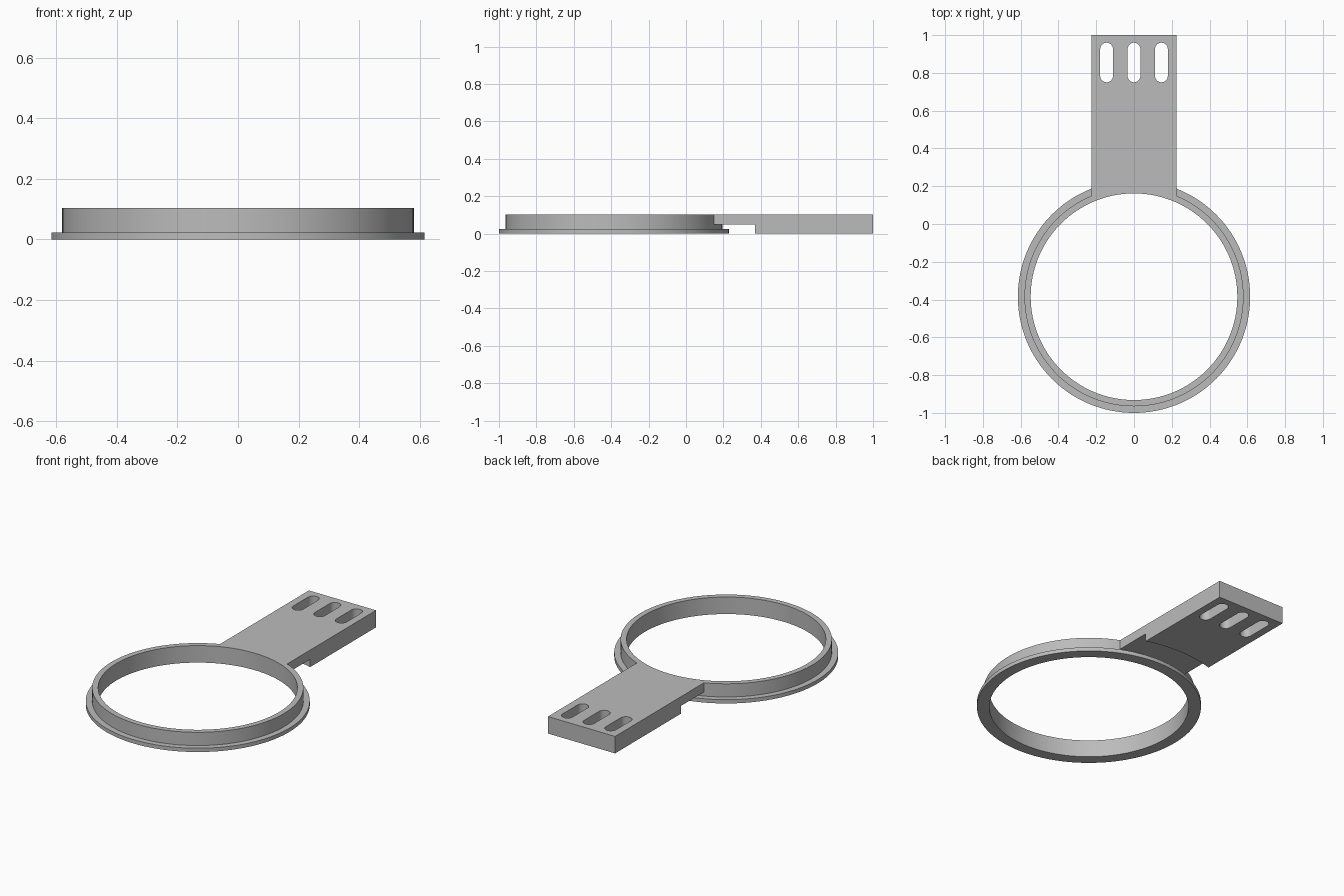
import bpy
import math

cube = bpy.data.objects.get("Cube")
if cube:
    bpy.data.objects.remove(cube, do_unlink=True)

RING_Y = -0.385      # ring centre
TOP = 0.103          # overall height
STEP = 0.047         # underside of the thin part of the arm

grey = bpy.data.materials.new("plain grey")
grey.use_nodes = True
colour = (0.5, 0.5, 0.5, 1)
grey.diffuse_color = colour
grey.node_tree.nodes["Principled BSDF"].inputs["Base Color"].default_value = colour


def cylinder(name, radius, z0, z1, x=0, y=RING_Y, sides=128):
    bpy.ops.mesh.primitive_cylinder_add(
        vertices=sides, radius=radius, depth=z1 - z0, location=(x, y, (z0 + z1) / 2))
    obj = bpy.context.object
    obj.name = name
    return obj


def box(name, x0, x1, y0, y1, z0, z1):
    bpy.ops.mesh.primitive_cube_add(
        size=1, location=((x0 + x1) / 2, (y0 + y1) / 2, (z0 + z1) / 2))
    obj = bpy.context.object
    obj.name = name
    obj.scale = (x1 - x0, y1 - y0, z1 - z0)
    bpy.ops.object.transform_apply(location=False, rotation=False, scale=True)
    return obj


def combine(target, tool, operation):
    """Apply a boolean and discard the tool object."""
    bpy.context.view_layer.objects.active = target
    mod = target.modifiers.new(operation.lower(), 'BOOLEAN')
    mod.operation = operation
    mod.solver = 'EXACT'
    mod.object = tool
    bpy.ops.object.modifier_apply(modifier=mod.name)
    bpy.data.objects.remove(tool, do_unlink=True)


# Arm with a curved relief underneath that clears the flange
arm = box("arm", -0.225, 0.225, 0, 1, 0, TOP)
combine(arm, cylinder("relief", 0.786, -0.2, STEP), 'DIFFERENCE')

# Three round-ended slots through the end of the arm
SLOT_R, SLOT_Y0, SLOT_Y1 = 0.034, 0.784, 0.926
for x in (-0.145, 0, 0.145):
    slot = box("slot", x - SLOT_R, x + SLOT_R, SLOT_Y0, SLOT_Y1, -0.1, 0.2)
    for y in (SLOT_Y0, SLOT_Y1):
        combine(slot, cylinder("slot_end", SLOT_R, -0.1, 0.2, x, y, 32), 'UNION')
    combine(arm, slot, 'DIFFERENCE')

# Flanged ring, joined to the arm and bored out
holder = cylinder("ring_holder", 0.615, 0, 0.023)
combine(holder, cylinder("wall", 0.58, 0, TOP), 'UNION')
combine(holder, arm, 'UNION')
combine(holder, cylinder("bore", 0.547, -0.2, 0.3), 'DIFFERENCE')

# Finish
holder.data.materials.clear()
holder.data.materials.append(grey)
for poly in holder.data.polygons:
    poly.material_index = 0
bpy.ops.object.select_all(action='DESELECT')
holder.select_set(True)
bpy.context.view_layer.objects.active = holder
bpy.ops.object.shade_smooth_by_angle(angle=math.radians(30))
